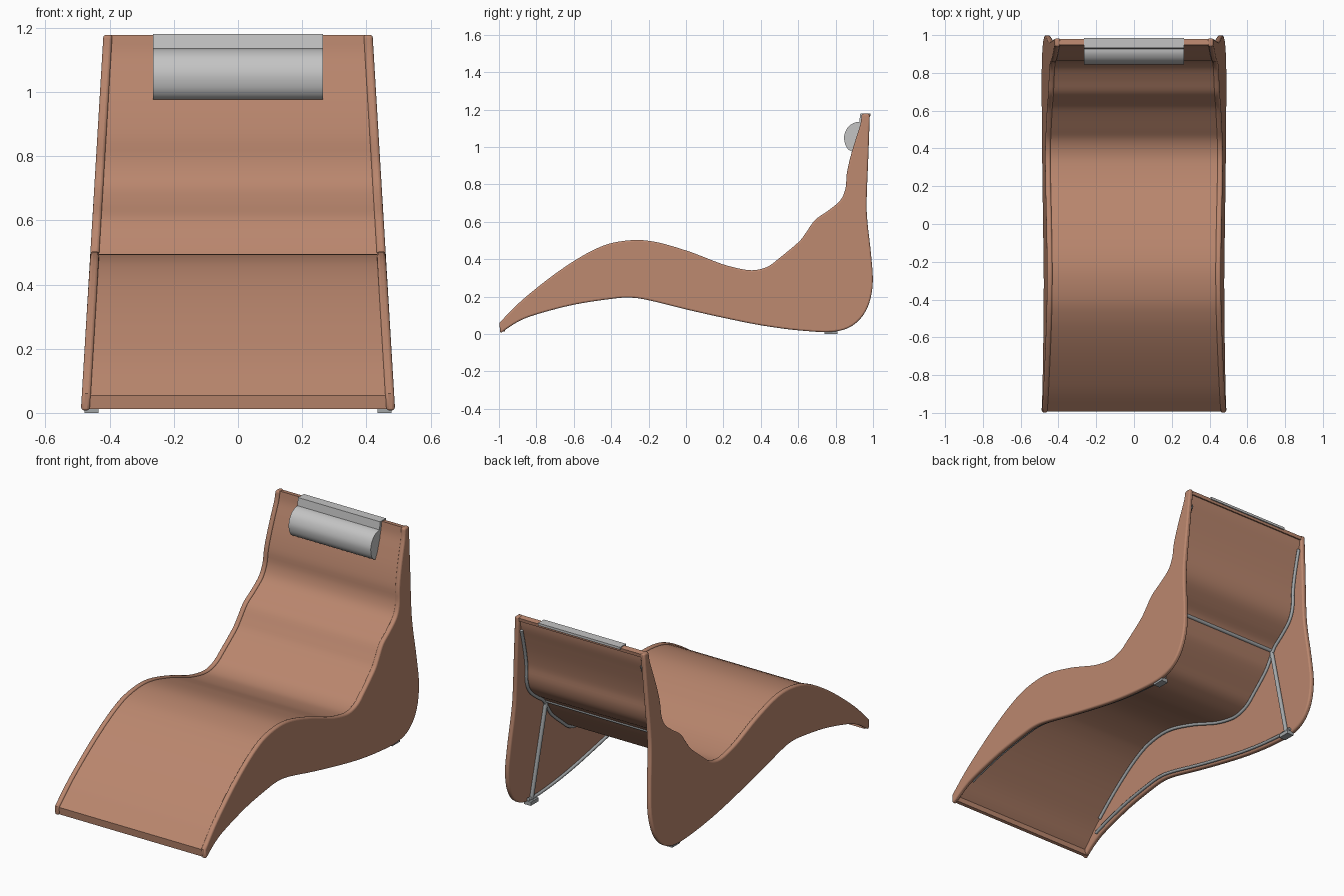
import bpy, bmesh, math
from mathutils import Vector

if "Cube" in bpy.data.objects:
    bpy.data.objects.remove(bpy.data.objects["Cube"])


def material(name, rgb):
    m = bpy.data.materials.new(name)
    m.diffuse_color = (*rgb, 1)
    m.use_nodes = True
    m.node_tree.nodes["Principled BSDF"].inputs["Base Color"].default_value = m.diffuse_color
    return m


CLAY = material("terracotta", (0.49, 0.24, 0.155))
PAD = material("light grey", (0.55, 0.55, 0.55))
STEEL = material("steel grey", (0.36, 0.38, 0.39))


def spline(pts, n=4):
    """Catmull-Rom through (y, z) points."""
    p = [Vector(q) for q in pts]
    p = [2 * p[0] - p[1]] + p + [2 * p[-1] - p[-2]]
    out = []
    for a, b, c, d in zip(p, p[1:], p[2:], p[3:]):
        for i in range(n):
            t = i / n
            out.append(0.5 * (2 * b + (c - a) * t + (2 * a - 5 * b + 4 * c - d) * t * t
                              + (3 * b - a - 3 * c + d) * t ** 3))
    return out + [p[-2]]


def offset(curve, d):
    """Shift a curve to its right (below the seat)."""
    out = []
    for i, q in enumerate(curve):
        t = (curve[min(i + 1, len(curve) - 1)] - curve[max(i - 1, 0)]).normalized()
        out.append(q + d * Vector((t.y, -t.x)))
    return out


def half(z):
    """Half width of the chair, narrowing upward."""
    return 0.49 - 0.06 * z


def prism(name, outline, xa, xb, mat, bevel=0, angle=35):
    """Closed (y, z) outline joined between two x functions of z."""
    bm = bmesh.new()
    a = [bm.verts.new((xa(q[1]), q[0], q[1])) for q in outline]
    b = [bm.verts.new((xb(q[1]), q[0], q[1])) for q in outline]
    n = len(a)
    bm.faces.new(a)
    bm.faces.new(b[::-1])
    for i in range(n):
        j = (i + 1) % n
        bm.faces.new((a[j], a[i], b[i], b[j]))
    bmesh.ops.recalc_face_normals(bm, faces=bm.faces)
    me = bpy.data.meshes.new(name)
    bm.to_mesh(me)
    bm.free()
    ob = bpy.data.objects.new(name, me)
    bpy.context.collection.objects.link(ob)
    me.materials.append(mat)
    if bevel:
        m = ob.modifiers.new("round", 'BEVEL')
        m.width, m.segments, m.limit_method = bevel, 3, 'ANGLE'
        m.angle_limit = math.radians(50)
        m.use_clamp_overlap = False
    bpy.context.view_layer.objects.active = ob
    ob.select_set(True)
    bpy.ops.object.shade_smooth_by_angle(angle=math.radians(angle))
    ob.select_set(False)
    return ob


def rod(name, pts, r):
    """Thin steel tube through 3D points."""
    cu = bpy.data.curves.new(name, 'CURVE')
    cu.dimensions = '3D'
    cu.bevel_depth, cu.bevel_resolution, cu.use_fill_caps = r, 2, True
    s = cu.splines.new('POLY')
    s.points.add(len(pts) - 1)
    for p, q in zip(s.points, pts):
        p.co = (*q, 1)
    cu.materials.append(STEEL)
    ob = bpy.data.objects.new(name, cu)
    bpy.context.collection.objects.link(ob)


# side profile: lounging line and underside
upper = spline([(-.998, .06), (-.9, .16), (-.8, .245), (-.7, .322), (-.6, .39), (-.5, .447),
                (-.4, .486), (-.27, .503), (-.15, .49), (0, .447), (.1, .41), (.2, .372),
                (.3, .347), (.37, .342), (.44, .362), (.5, .407), (.6, .49), (.64, .54),
                (.69, .61), (.76, .66), (.825, .715), (.853, .78), (.86, .86), (.88, .95),
                (.91, 1.05), (.932, 1.12), (.94, 1.178)])
lower = spline([(-.993, .004), (-.9, .065), (-.8, .105), (-.6, .157), (-.4, .188), (-.3, .195),
                (-.2, .181), (0, .132), (.2, .087), (.4, .047), (.6, .02), (.78, .012),
                (.89, .045), (.965, .13), (.998, .26), (.99, .42), (.97, .6), (.966, .72),
                (.975, .95), (.983, 1.178)])

# seat shell with front lip and top ledge
surface = offset(upper, 0.008)
ribbon = [Vector((-.988, .012))] + surface + [Vector((.98, 1.172))]
under = offset(ribbon, 0.02)
prism("seat_shell", ribbon + under[::-1],
      lambda z: -half(z) + .015, lambda z: half(z) - .015, CLAY)

# head cushion and the strap over the top edge
cushion = spline([(.938, 1.136), (.90, 1.13), (.865, 1.105), (.846, 1.06), (.851, 1.015),
                  (.868, .987), (.888, .976)]) + [Vector((.925, 1.05))]
prism("head_cushion", cushion, lambda z: -.265, lambda z: .265, PAD)
prism("cushion_strap", [(.925, 1.125), (.932, 1.18), (.986, 1.18), (.986, 1.166),
                        (.945, 1.166), (.94, 1.125)],
      lambda z: -.265, lambda z: .265, PAD)

# parts repeated on both sides
seat_rail = offset(upper, 0.036)[6:-5]
base_rail = offset(lower, -0.018)[6:46]
for side, s in (("left", -1), ("right", 1)):
    prism(side + "_side_panel", upper + lower[::-1],
          lambda z: s * half(z), lambda z: s * (half(z) - .028), CLAY, bevel=.009)
    inner = lambda z: s * (half(z) - .036)
    rod(side + "_seat_rail", [(inner(q.y), q.x, q.y) for q in seat_rail], .009)
    rod(side + "_base_rail", [(inner(q.y), q.x, q.y) for q in base_rail], .009)
    rod(side + "_strut", [(inner(0), .78, .012), (inner(.57), .69, .575)], .012)
    prism(side + "_foot", [(.74, 0), (.81, 0), (.81, .022), (.74, .022)],
          lambda z: s * .435, lambda z: s * .478, STEEL)

# cross bar under the backrest
rod("cross_bar", [(-half(.57) + .02, .69, .575), (half(.57) - .02, .69, .575)], .012)
